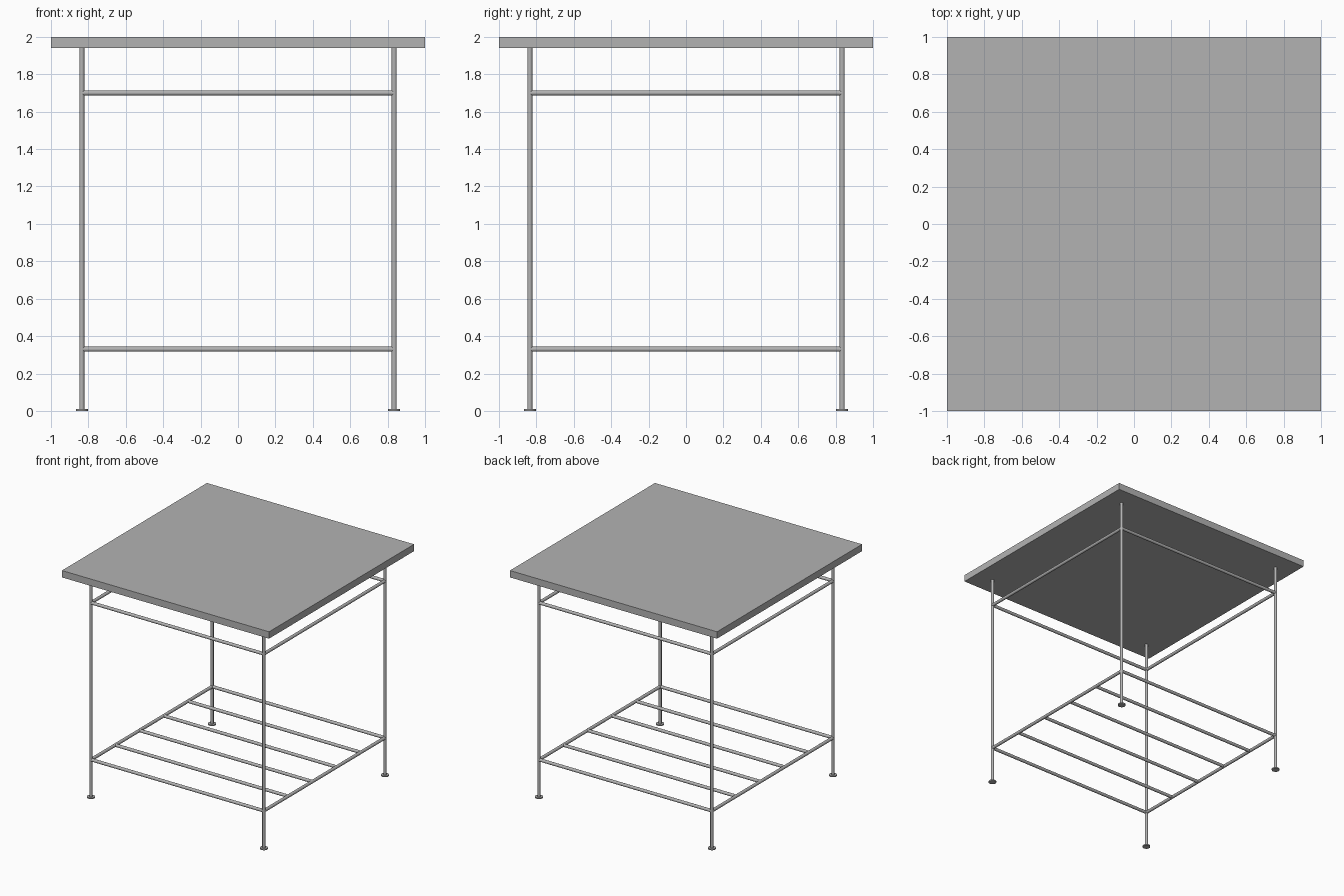
import bpy
from mathutils import Vector

cube = bpy.data.objects.get("Cube")
if cube:
    bpy.data.objects.remove(cube, do_unlink=True)

LEG = 0.835      # leg offset from the centre
TUBE = 0.0135    # tube radius
TOP_Z = 1.94     # underside of the table top
SHELF_Z = 0.33
APRON_Z = 1.70


def make_material(name, value):
    mat = bpy.data.materials.new(name)
    mat.use_nodes = True
    colour = (value, value, value, 1)
    mat.diffuse_color = colour
    mat.node_tree.nodes["Principled BSDF"].inputs["Base Color"].default_value = colour
    return mat


grey = make_material("plain_grey", 0.45)


def rod(name, start, end, radius=TUBE):
    """Smooth round bar between two points."""
    start, end = Vector(start), Vector(end)
    axis = end - start
    bpy.ops.mesh.primitive_cylinder_add(
        vertices=24, radius=radius, depth=axis.length, location=(start + end) / 2,
        rotation=axis.to_track_quat("Z", "Y").to_euler())
    obj = bpy.context.object
    obj.name = name
    obj.data.materials.append(grey)
    bpy.ops.object.shade_smooth_by_angle()


# Table top
bpy.ops.mesh.primitive_cube_add(size=2, location=(0, 0, (TOP_Z + 2) / 2))
top = bpy.context.object
top.name = "table_top"
top.scale.z = (2 - TOP_Z) / 2
top.data.materials.append(grey)

# Legs with round foot pads
for side, x in (("right", -LEG), ("left", LEG)):
    for end, y in (("front", -LEG), ("back", LEG)):
        rod(f"{end}_{side}_leg", (x, y, 0), (x, y, TOP_Z))
        rod(f"{end}_{side}_foot", (x, y, 0), (x, y, 0.01), 0.032)

# Apron rails under the top and shelf rails near the floor
for level, z in (("apron", APRON_Z), ("shelf", SHELF_Z)):
    for s, edge, side in ((-1, "front", "right"), (1, "back", "left")):
        rod(f"{edge}_{level}_rail", (-LEG, s * LEG, z), (LEG, s * LEG, z))
        rod(f"{side}_{level}_rail", (s * LEG, -LEG, z), (s * LEG, LEG, z))

# Shelf slats, evenly spaced between the front and back rails
for i in range(1, 5):
    y = LEG * (2 * i / 5 - 1)
    rod(f"shelf_slat_{i}", (-LEG, y, SHELF_Z), (LEG, y, SHELF_Z))
